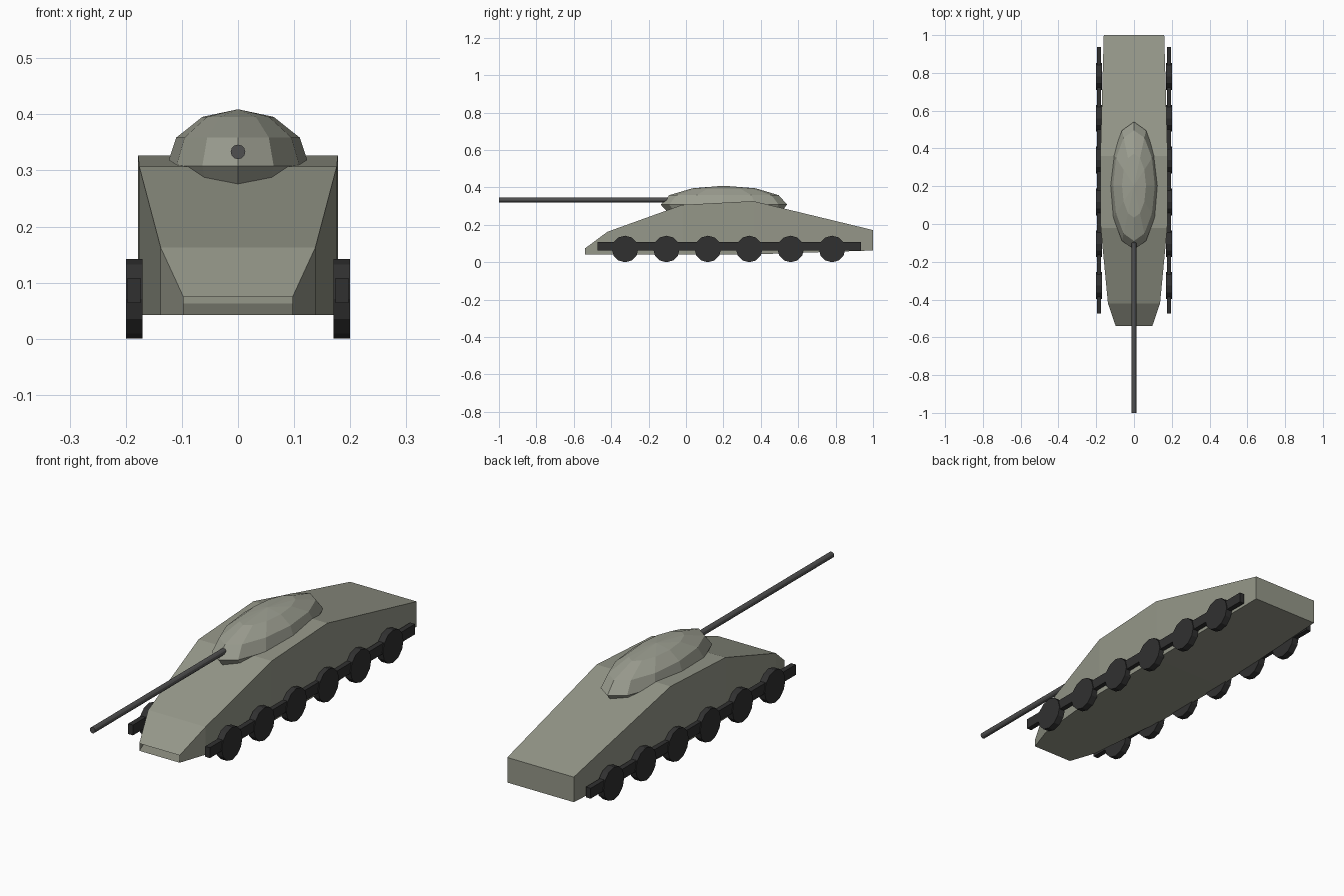
import bpy, bmesh, math
from mathutils import Matrix

if "Cube" in bpy.data.objects:
    bpy.data.objects.remove(bpy.data.objects["Cube"])


def material(name, rgb):
    m = bpy.data.materials.new(name)
    m.diffuse_color = (*rgb, 1)
    m.use_nodes = True
    m.node_tree.nodes["Principled BSDF"].inputs["Base Color"].default_value = m.diffuse_color
    return m


armour = material("armour", (0.30, 0.31, 0.25))
turret_paint = material("turret_paint", (0.33, 0.34, 0.28))
steel = material("steel", (0.08, 0.08, 0.08))
rubber = material("rubber", (0.03, 0.03, 0.03))


def add_object(name, bm, mat):
    bmesh.ops.recalc_face_normals(bm, faces=bm.faces)
    me = bpy.data.meshes.new(name)
    bm.to_mesh(me)
    bm.free()
    me.materials.append(mat)
    ob = bpy.data.objects.new(name, me)
    bpy.context.collection.objects.link(ob)
    return ob


def cylinder(name, centre, radius, depth, sides, axis, mat):
    bm = bmesh.new()
    rot = Matrix.Rotation(math.pi / 2, 4, "Y" if axis == "X" else "X")
    bmesh.ops.create_cone(bm, cap_ends=True, segments=sides, radius1=radius,
                          radius2=radius, depth=depth,
                          matrix=Matrix.Translation(centre) @ rot)
    return add_object(name, bm, mat)


# Hull: sections along y (y, half width, bottom z, top z), open at the nose
sections = [(-0.54, 0.097, 0.042, 0.074),
            (-0.42, 0.138, 0.042, 0.163),
            (-0.02, 0.176, 0.042, 0.307),
            (0.36, 0.178, 0.042, 0.327),
            (1.00, 0.16, 0.063, 0.172)]
bm = bmesh.new()
loops = []
for y, w, lo, hi in sections:
    loops.append([bm.verts.new(p) for p in
                  ((-w, y, lo), (w, y, lo), (w, y, hi), (-w, y, hi))])
for a, b in zip(loops, loops[1:]):
    for i in range(4):
        j = (i + 1) % 4
        bm.faces.new((a[i], a[j], b[j], b[i]))
bm.faces.new(loops[-1])
add_object("hull", bm, armour)

# Turret: flattened low-poly dome sunk into the hull
bm = bmesh.new()
bmesh.ops.create_uvsphere(
    bm, u_segments=12, v_segments=6, radius=1,
    matrix=Matrix.Translation((0, 0.203, 0.308)) @ Matrix.Diagonal((0.127, 0.338, 0.101, 1)))
add_object("turret", bm, turret_paint)

# Gun barrel
cylinder("gun_barrel", (0, -0.5, 0.333), 0.013, 1.0, 12, "Y", steel)

# Running gear on both sides
for side, s in (("left", 1), ("right", -1)):
    bm = bmesh.new()
    bmesh.ops.create_cube(
        bm, size=1,
        matrix=Matrix.Translation((s * 0.185, 0.231, 0.086)) @ Matrix.Diagonal((0.023, 1.41, 0.045, 1)))
    add_object(f"track_bar_{side}", bm, rubber)
    for i in range(6):
        cylinder(f"road_wheel_{side}_{i + 1}", (s * 0.185, -0.326 + 0.2214 * i, 0.071),
                 0.071, 0.03, 12, "X", rubber)
